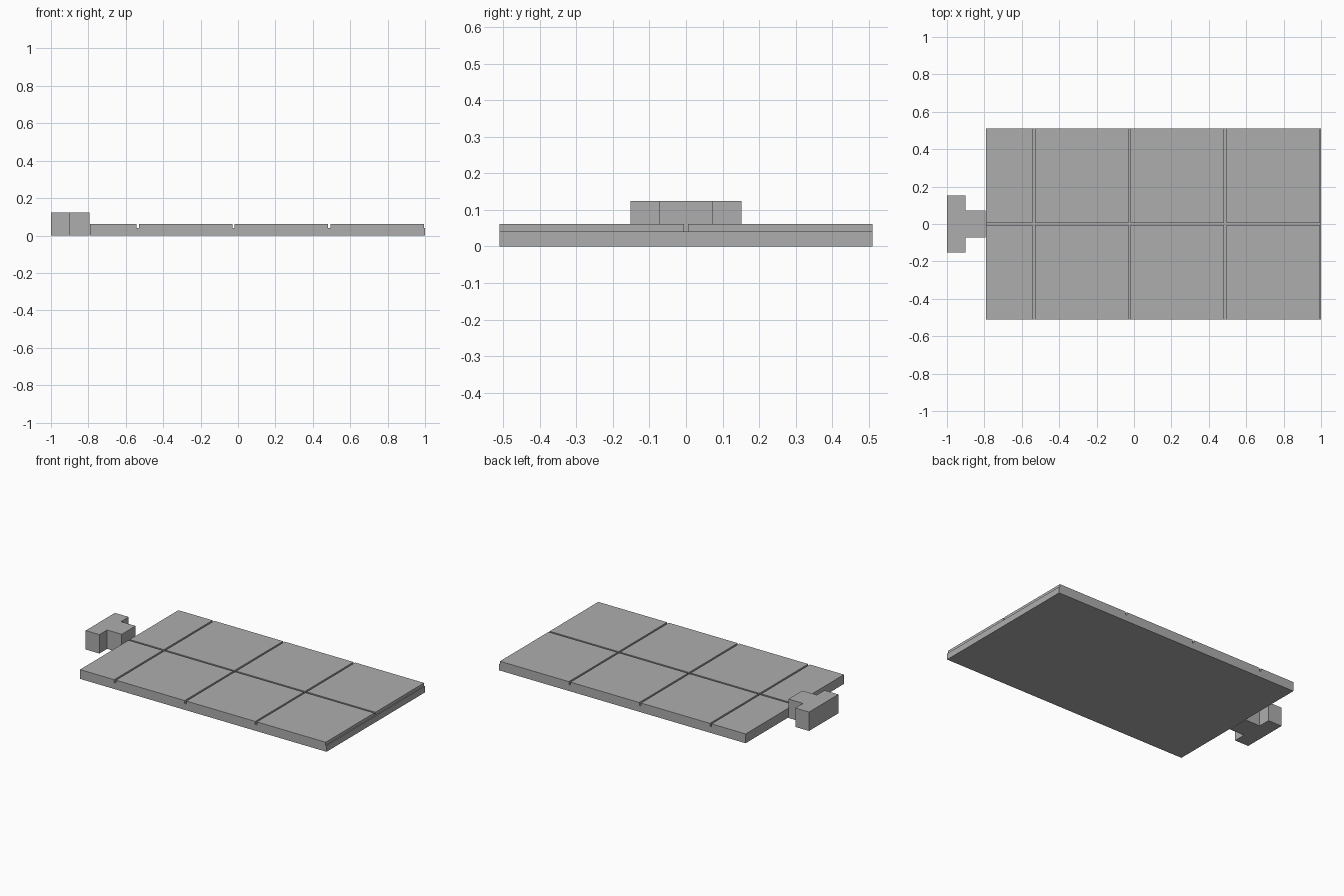
import bpy
import bmesh

cube = bpy.data.objects.get("Cube")
if cube:
    bpy.data.objects.remove(cube, do_unlink=True)

# Single flat grey
GREY = (0.42, 0.42, 0.42, 1.0)
grey = bpy.data.materials.new("plain grey")
grey.use_nodes = True
grey.diffuse_color = GREY
grey.node_tree.nodes["Principled BSDF"].inputs["Base Color"].default_value = GREY

HALF_DEPTH = 0.51
LEFT, RIGHT = -0.79, 1.0
TOP, LEDGE = 0.061, 0.041
PITCH, GROOVE = 0.512, 0.012


def prism(name, outline, z0, z1):
    """Extrude a flat outline (counter-clockwise from above) from z0 to z1."""
    bm = bmesh.new()
    face = bm.faces.new([bm.verts.new((x, y, z0)) for x, y in outline])
    ext = bmesh.ops.extrude_face_region(bm, geom=[face])
    verts = [g for g in ext["geom"] if isinstance(g, bmesh.types.BMVert)]
    bmesh.ops.translate(bm, verts=verts, vec=(0, 0, z1 - z0))
    bmesh.ops.recalc_face_normals(bm, faces=bm.faces)
    mesh = bpy.data.meshes.new(name)
    bm.to_mesh(mesh)
    bm.free()
    mesh.materials.append(grey)
    obj = bpy.data.objects.new(name, mesh)
    bpy.context.collection.objects.link(obj)
    return obj


def box(name, x0, x1, y0, y1, z0, z1):
    return prism(name, [(x0, y0), (x1, y0), (x1, y1), (x0, y1)], z0, z1)


def cut(target, cutter):
    cutter.hide_render = True
    cutter.hide_set(True)
    cutter.display_type = 'WIRE'
    mod = target.modifiers.new(cutter.name, 'BOOLEAN')
    mod.operation = 'DIFFERENCE'
    mod.solver = 'EXACT'
    mod.object = cutter
    bpy.context.view_layer.objects.active = target
    bpy.ops.object.modifier_apply(modifier=mod.name)
    bpy.data.objects.remove(cutter, do_unlink=True)


# Slab with one lengthwise groove, three cross grooves and an end ledge
slab = box("grooved_slab", LEFT, RIGHT, -HALF_DEPTH, HALF_DEPTH, 0, TOP)
cut(slab, box("long_groove", LEFT - 1, RIGHT + 1,
              -GROOVE / 2, GROOVE / 2, LEDGE, 1))
for i in range(4):
    x = RIGHT - i * PITCH
    cut(slab, box(f"cross_groove_{i}", x - GROOVE / 2, x + GROOVE / 2,
                  -1, 1, LEDGE, 1))

# T-shaped connector at the end, standing just clear of the slab
half = [(-1.0, 0.152), (-0.9, 0.152), (-0.9, 0.072), (-0.794, 0.072)]
outline = [(x, -y) for x, y in half] + half[::-1]
prism("end_connector", outline, 0, 0.124)
